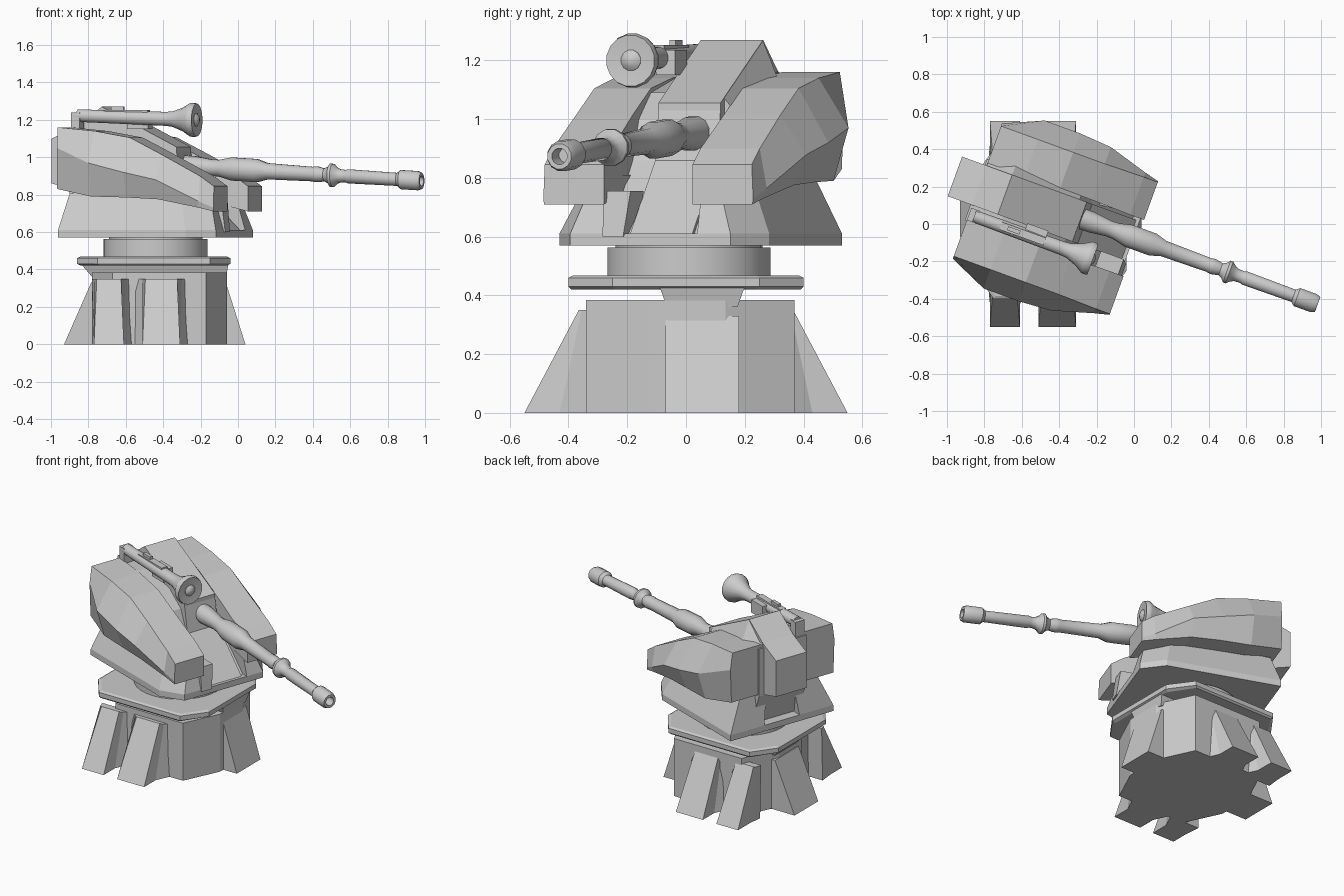
import bpy, bmesh
from math import cos, sin, pi, radians
from mathutils import Vector, Matrix

if "Cube" in bpy.data.objects:
    bpy.data.objects.remove(bpy.data.objects["Cube"])

WORLD = Matrix.Identity(4)
# Turret frame: x runs along the barrel, y across, swung 20 degrees on the turntable
TURRET = Matrix.Translation((-0.44, 0.01, 0)) @ Matrix.Rotation(radians(-20), 4, 'Z')
MID = 0.02  # centre line of the mirrored armour


def loft(name, rings, frame=WORLD, smooth=False):
    """Skin a list of equal-length point rings and cap both ends."""
    bm = bmesh.new()
    rows = [[bm.verts.new(frame @ Vector(p)) for p in r] for r in rings]
    n = len(rows[0])
    for a, b in zip(rows, rows[1:]):
        for i in range(n):
            bm.faces.new((a[i], a[(i + 1) % n], b[(i + 1) % n], b[i]))
    bm.faces.new(rows[0])
    bm.faces.new(rows[-1])
    bmesh.ops.recalc_face_normals(bm, faces=bm.faces)
    me = bpy.data.meshes.new(name)
    bm.to_mesh(me)
    bm.free()
    ob = bpy.data.objects.new(name, me)
    bpy.context.collection.objects.link(ob)
    if smooth:
        bpy.ops.object.select_all(action='DESELECT')
        ob.select_set(True)
        bpy.context.view_layer.objects.active = ob
        bpy.ops.object.shade_smooth_by_angle(angle=radians(35))
    return ob


def box(name, x0, x1, y0, y1, z0, z1, frame=WORLD):
    ring = [(x0, y0), (x1, y0), (x1, y1), (x0, y1)]
    return loft(name, [[(x, y, z) for x, y in ring] for z in (z0, z1)], frame)


def slab(name, profile, y0, y1, frame=TURRET):
    return loft(name, [[(x, y, z) for x, z in profile] for y in (y0, y1)], frame)


def lathe(name, prof, y, z_at, sides):
    """Turned part along the turret x axis; prof is (x, radius)."""
    rings = [[(x, y + r * cos(2 * pi * (i + .5) / sides), z_at(x) + r * sin(2 * pi * (i + .5) / sides))
              for i in range(sides)] for x, r in prof]
    return loft(name, rings, TURRET, True)


def octagon(cx, cy, a, b, c, d, z):
    pts = [(a, -d), (a, d), (c, b), (-c, b), (-a, d), (-a, -d), (-c, -b), (c, -b)]
    return [(cx + x, cy + y, z) for x, y in pts]


# Pedestal core
loft("pedestal_core", [octagon(-.42, .015, .36, .355, .25, .12, z) for z in (0, .385)])

# Splayed buttresses, flaring into the core on the front and back
for side, s in (("front", -1), ("back", 1)):
    for i, (x0, x1) in enumerate(((-.77, -.61), (-.51, -.31))):
        w0, w1 = max(x0 - .045, -.78), x1 + .045
        loft(f"{side}_buttress_{i + 1}", [
            [(w0, .33 * s, 0), (w1, .33 * s, 0), (x1, .43 * s, 0), (x1, .55 * s, 0), (x0, .55 * s, 0), (x0, .43 * s, 0)],
            [(w0, .32 * s, .35), (w1, .32 * s, .35), (x1 + .01, .355 * s, .35),
             (x1 - .015, .365 * s, .35), (x0 + .015, .365 * s, .35), (x0, .355 * s, .35)]])
for name, xi, xf, xt in (("left_buttress", -.6, -.93, -.785), ("right_buttress", -.25, .04, -.065)):
    loft(name, [[(xi, -.07, 0), (xf, -.07, 0), (xf, .18, 0), (xi, .18, 0)],
                [(xi, -.07, .33), (xt, -.07, .33), (xt, .18, .33), (xi, .18, .33)]])

# Collar, its cross tab and the turntable
loft("collar", [octagon(-.45, 0, a, b, c, d, z) for a, b, c, d, z in (
    (.39, .39, .29, .24, .42), (.41, .40, .30, .25, .43), (.41, .40, .30, .25, .46), (.395, .385, .29, .24, .468))])
loft("collar_tab", [[(-.78, -.065, .36), (-.065, -.065, .36), (-.065, .175, .36), (-.78, .175, .36)],
                    [(-.84, -.09, .43), (-.05, -.09, .43), (-.05, .2, .43), (-.84, .2, .43)]])
for name, r, z0, z1 in (("turntable", .278, .46, .563), ("turntable_neck", .25, .55, .6)):
    loft(name, [[(-.44 + r * cos(2 * pi * i / 32), .01 + r * sin(2 * pi * i / 32), z) for i in range(32)]
                for z in (z0, z1)], smooth=True)

# Turret floor plate: square at the back, cut corners at the front
FLOOR = [(-.425, -.38), (.3, -.38), (.44, -.29), (.44, .29), (.3, .38), (-.425, .38)]
loft("turret_floor", [[(x, MID + y, z) for x, y in FLOOR] for z in (.57, .61)], TURRET)

# Mirrored armour: skirt and shoulder pod
POD = [  # x, inner, outer, top z, bulge, ridge z, bottom z
    (-.43, .16, .37, 1.16, .385, 1.05, .83),
    (-.22, .16, .37, 1.14, .478, .97, .79), (-.02, .165, .37, 1.105, .478, .92, .785),
    (.16, .165, .37, 1.015, .465, .88, .775), (.38, .16, .375, .90, .40, .765, .73),
    (.46, .16, .375, .845, .38, .73, .71)]
for side, s in (("left", 1), ("right", -1)):
    def m(v):
        return MID + s * v
    low = [(-.425, .13), (.44, .17), (.44, .29), (.3, .38), (-.425, .38)]
    high = [(-.40, .10), (.38, .17), (.38, .22), (.24, .29), (-.39, .29)]
    loft(f"{side}_skirt", [[(x, m(v), .61) for x, v in low], [(x, m(v), .81) for x, v in high]], TURRET)
    loft(f"{side}_pod", [[(x, m(vi), zt), (x, m(vo), zt), (x, m(vb), zr), (x, m((vo + vb) / 2), zb), (x, m(vi), zb)]
                         for x, vi, vo, zt, vb, zr, zb in POD], TURRET)

# Central housing with rear box and roof ridge
slab("central_housing", [(-.57, .86), (-.57, 1.1), (-.43, 1.165), (-.285, 1.27), (.14, 1.055), (.14, 1.03),
                         (.17, .86), (.42, .61), (-.36, .61), (-.42, .82)], -.06, .165)
# Filler between housing and pods
slab("inner_filler", [(-.44, .82), (-.44, 1.14), (-.25, 1.14), (-.02, 1.09), (.1, 1.0), (.16, .86),
                      (.40, .61), (-.36, .61)], -.15, .2)
# Roof fillet leaning from the ridge down to the left pod
loft("roof_fillet", [[(-.43, .15, 1.1), (-.43, .15, 1.165), (-.43, .2, 1.15)],
                     [(-.285, .15, 1.1), (-.285, .165, 1.265), (-.285, .22, 1.135)],
                     [(.1, .15, 1.0), (.1, .165, 1.07), (.1, .2, 1.03)]], TURRET)

# Small block beside the gun slot
loft("slot_block", [[(.3, -.15, .6), (.45, -.15, .6), (.45, -.075, .6), (.3, -.075, .6)],
                    [(.3, -.15, .755), (.43, -.15, .755), (.43, -.055, .755), (.3, -.055, .755)]], TURRET)

# Main gun with sleeve, ring and hollow muzzle
lathe("main_gun", [(.05, .06), (.2, .058), (.3, .045), (.34, .047), (.41, .064), (.55, .064), (.61, .045),
                   (.87, .04), (.88, .043), (.90, .043), (.935, .035), (.955, .045), (.97, .064), (.985, .064),
                   (1.005, .045), (1.025, .036), (1.06, .034), (1.07, .039), (1.35, .036), (1.37, .053),
                   (1.465, .053), (1.487, .044), (1.487, .028), (1.42, .026)], .072, lambda x: .961 - .059 * x, 12)

# Roof searchlight: tube, bell and lens ball
lathe("roof_tube", [(-.40, .034), (.1, .038), (.14, .042), (.2, .065), (.24, .09), (.255, .093), (.275, .088),
                    (.27, .042)], -.112, lambda x: 1.212 - .035 * (x + .1), 16)
lathe("lens_ball", [(.25, .04), (.272, .036), (.284, .022), (.288, .006)], -.112, lambda x: 1.2, 12)
box("tube_end_block", -.43, -.38, -.145, -.075, 1.14, 1.24, TURRET)
box("tube_rail", -.25, 0, -.132, -.09, 1.2, 1.252, TURRET)
box("tube_sight", -.21, -.14, -.122, -.1, 1.24, 1.27, TURRET)
box("tube_bracket", -.12, 0, -.12, -.05, 1.15, 1.235, TURRET)
